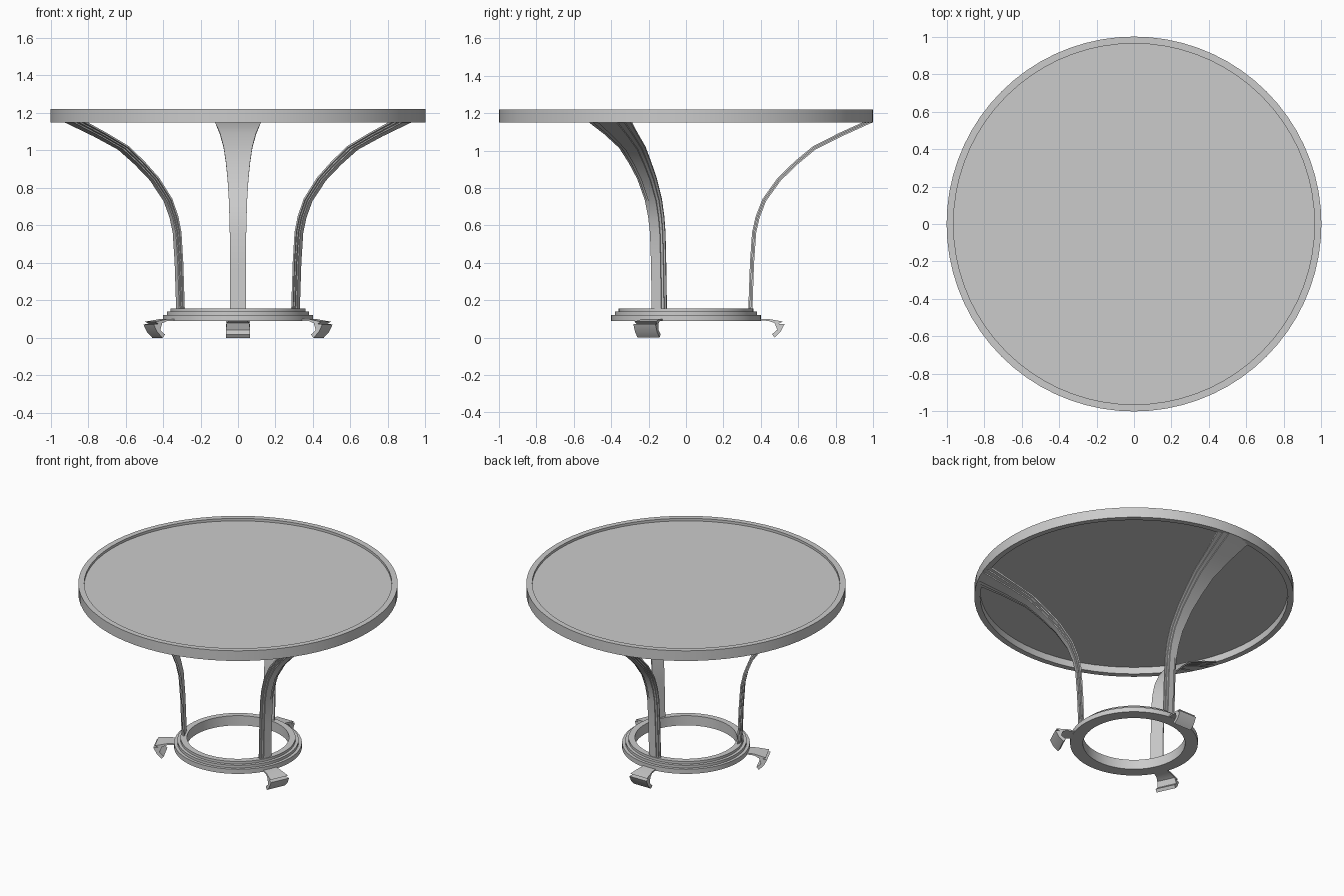
import bpy, bmesh, math
from mathutils import Vector

if "Cube" in bpy.data.objects:
    bpy.data.objects.remove(bpy.data.objects["Cube"])

LEG_ANGLES = {"back": 90, "right": -25, "left": 205}


def finish(name, bm, angle=30):
    bmesh.ops.recalc_face_normals(bm, faces=bm.faces)
    mesh = bpy.data.meshes.new(name)
    bm.to_mesh(mesh)
    bm.free()
    ob = bpy.data.objects.new(name, mesh)
    bpy.context.collection.objects.link(ob)
    bpy.ops.object.select_all(action='DESELECT')
    ob.select_set(True)
    bpy.context.view_layer.objects.active = ob
    bpy.ops.object.shade_smooth_by_angle(angle=math.radians(angle))
    return ob


def skin(bm, rings, cyclic=False):
    """Join closed vertex loops; cap the ends unless the loops form a ring."""
    loops = [[bm.verts.new(p) for p in ring] for ring in rings]
    n = len(loops[0])
    for i in range(len(loops) - (0 if cyclic else 1)):
        a, b = loops[i], loops[(i + 1) % len(loops)]
        for j in range(n):
            k = (j + 1) % n
            bm.faces.new((a[j], a[k], b[k], b[j]))
    if not cyclic:
        bm.faces.new(loops[0])
        bm.faces.new(loops[-1])


def lathe(name, profile, sides=72):
    bm = bmesh.new()
    turns = [math.tau * i / sides for i in range(sides)]
    skin(bm, [[(r * math.cos(t), r * math.sin(t), z) for r, z in profile]
              for t in turns], cyclic=True)
    return finish(name, bm)


# Table top: raised rim and thin recessed panel
lathe("top_rim", [(0.963, 1.15), (1, 1.15), (1, 1.22), (0.963, 1.22)])
bm = bmesh.new()
bmesh.ops.create_cone(bm, cap_ends=True, segments=72, radius1=0.966,
                      radius2=0.966, depth=0.006)
bmesh.ops.translate(bm, verts=bm.verts, vec=(0, 0, 1.2))
finish("top_panel", bm)

# Stepped base ring
lathe("base_ring", [(0.32, 0.09), (0.40, 0.09), (0.40, 0.122), (0.38, 0.122),
                    (0.38, 0.14), (0.36, 0.14), (0.36, 0.157), (0.32, 0.157)])

# Curved leg: radius, height, half width along the outer edge
LEG_PATH = [(0.355, 0.15, 0.043), (0.364, 0.40, 0.043), (0.375, 0.56, 0.044),
            (0.393, 0.64, 0.046), (0.428, 0.73, 0.049), (0.507, 0.84, 0.056),
            (0.595, 0.925, 0.065), (0.69, 1.004, 0.077), (0.83, 1.075, 0.097),
            (0.998, 1.151, 0.123)]
# Cross-section: width fraction, depth fraction (0 inner face, 1 outer face)
half = [(1, 0), (1, 0.4), (0.75, 0.4), (0.75, 0.7), (0.45, 0.7), (0.45, 1)]
LEG_SECTION = half + [(-u, d) for u, d in reversed(half)]
THICK = 0.022


def leg(name, turn):
    pts = [Vector((r, z)) for r, z, _ in LEG_PATH]
    rings = []
    for i, (r, z, w) in enumerate(LEG_PATH):
        tan = (pts[min(i + 1, len(pts) - 1)] - pts[max(i - 1, 0)]).normalized()
        inward = Vector((-tan.y, tan.x)) * THICK
        if i in (0, len(pts) - 1):      # level cut at both ends
            inward = Vector((-THICK / tan.y, 0))
        ring = []
        for u, d in LEG_SECTION:
            p = pts[i] + inward * (1 - d)
            ring.append((p.x, u * w, p.y))
        rings.append(ring)
    bm = bmesh.new()
    skin(bm, rings)
    finish(name, bm).rotation_euler.z = turn


# Foot: side profile as radius, height, half width
FOOT = [(0.385, 0.091, 0.045), (0.385, 0.101, 0.045), (0.44, 0.1, 0.05),
        (0.518, 0.086, 0.064), (0.496, 0.074, 0.06), (0.527, 0.072, 0.065),
        (0.505, 0.03, 0.065), (0.474, 0.0, 0.065), (0.46, 0.018, 0.065),
        (0.488, 0.042, 0.065), (0.474, 0.078, 0.06), (0.44, 0.09, 0.05)]


def foot(name, turn):
    bm = bmesh.new()
    skin(bm, [[(r, s * w, z) for r, z, w in FOOT] for s in (-1, 1)])
    finish(name, bm, 20).rotation_euler.z = turn


for side, deg in LEG_ANGLES.items():
    leg(side + "_leg", math.radians(deg))
    foot(side + "_foot", math.radians(deg))
